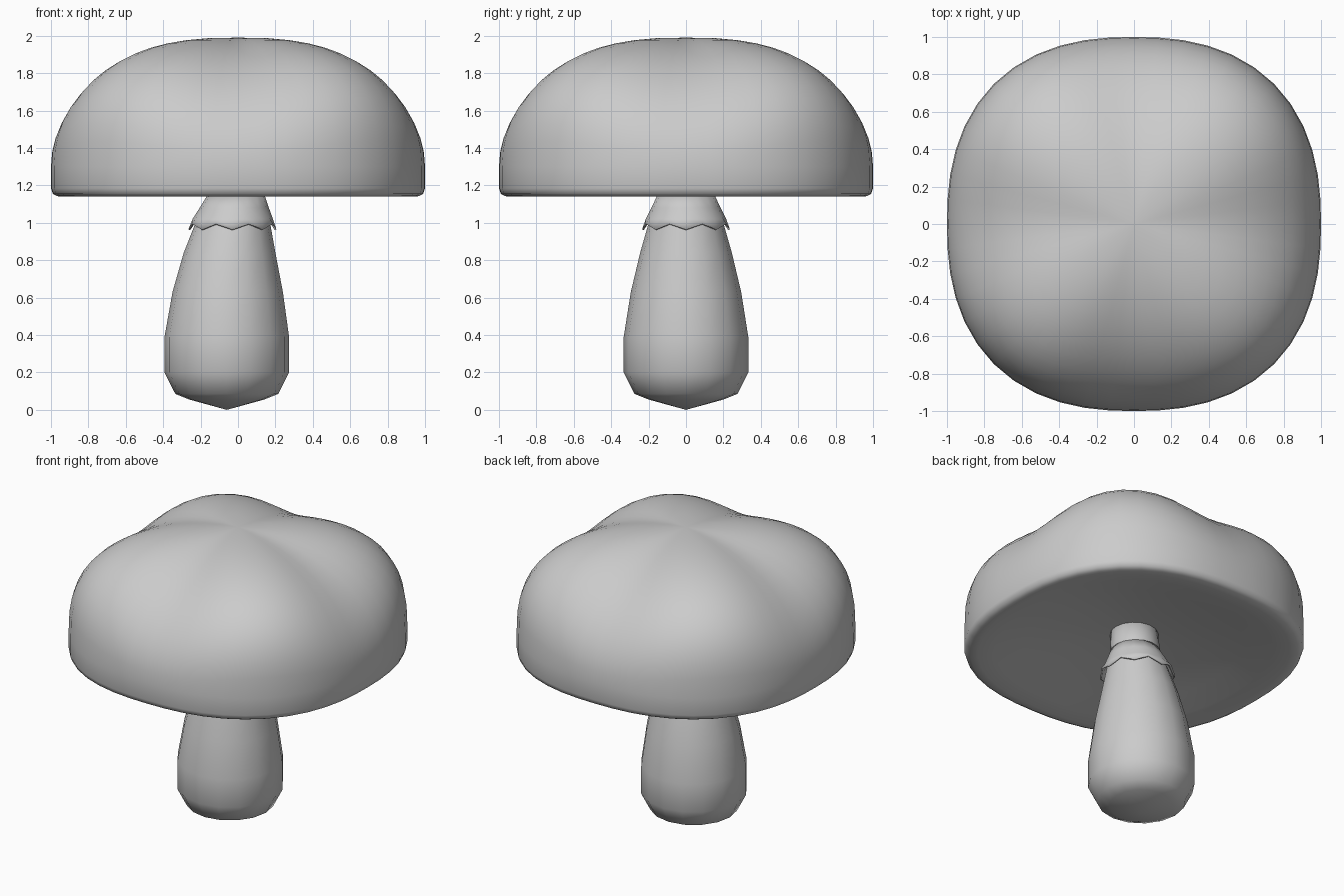
import bpy, bmesh
from math import cos, sin, pi, sqrt

if "Cube" in bpy.data.objects:
    bpy.data.objects.remove(bpy.data.objects["Cube"])


def loft(name, rings, start=None, end=None):
    """Skin a list of point rings; optional poles close the ends."""
    bm = bmesh.new()
    vs = [[bm.verts.new(p) for p in ring] for ring in rings]
    n = len(vs[0])
    for a, b in zip(vs, vs[1:]):
        for i in range(n):
            j = (i + 1) % n
            bm.faces.new((a[i], a[j], b[j], b[i]))
    for pole, ring in ((start, vs[0]), (end, vs[-1])):
        if pole:
            v = bm.verts.new(pole)
            for i in range(n):
                bm.faces.new((v, ring[i], ring[(i + 1) % n]))
    bmesh.ops.recalc_face_normals(bm, faces=bm.faces)
    me = bpy.data.meshes.new(name)
    bm.to_mesh(me)
    bm.free()
    for p in me.polygons:
        p.use_smooth = True
    ob = bpy.data.objects.new(name, me)
    bpy.context.collection.objects.link(ob)
    return ob


# Cap: rounded-square outline, dome that is fuller toward the four corners
SEG = 48


def outline(a):
    return (abs(cos(a)) ** 2.4 + abs(sin(a)) ** 2.4) ** (-1 / 2.4)


def cap_ring(t, z=None, phi=None):
    ring = []
    for i in range(SEG):
        a = 2 * pi * i / SEG
        tt, zz = t, z
        if phi is not None:
            k = 2 + 0.7 * sin(2 * a) ** 2
            tt = sin(phi) ** (2 / k)
            zz = 1.3 + 0.69 * max(cos(phi), 0) ** (2 / k)
        r = outline(a) * tt
        ring.append((r * cos(a), r * sin(a), zz))
    return ring


under = [(0.15, 1.265), (0.4, 1.235), (0.65, 1.19), (0.82, 1.155), (0.92, 1.14),
         (0.965, 1.142), (0.99, 1.155), (1.0, 1.185)]
rings = [cap_ring(t, z) for t, z in under]
rings += [cap_ring(0, phi=pi / 2 * (1 - i / 14)) for i in range(14)]
loft("cap", rings, (0, 0, 1.27), (0, 0, 1.99))


# Stem: bulbous, leaning slightly; each row is radius, height, x centre
def circle(r, z, cx, n=16):
    return [(cx + r * cos(2 * pi * i / n), r * sin(2 * pi * i / n), z) for i in range(n)]


stem = [(0.20, 0.055, -0.06), (0.275, 0.085, -0.06), (0.333, 0.2, -0.06),
        (0.333, 0.39, -0.06), (0.295, 0.63, -0.055), (0.245, 0.84, -0.045),
        (0.205, 0.98, -0.03), (0.155, 1.14, -0.01), (0.15, 1.28, 0)]
loft("stem", [circle(*s) for s in stem], (-0.06, 0, 0), (0, 0, 1.29))

# Skirt: flared collar with a zigzag hem
skirt = [circle(0.152, 1.15, -0.01), circle(0.185, 1.08, -0.02), circle(0.215, 1.02, -0.028)]
hem = [(x, y, z + (0.03 if i % 2 else 0))
       for i, (x, y, z) in enumerate(circle(0.235, 0.965, -0.03))]
ob = loft("skirt", skirt + [hem])
mod = ob.modifiers.new("thickness", "SOLIDIFY")
mod.thickness = 0.01
